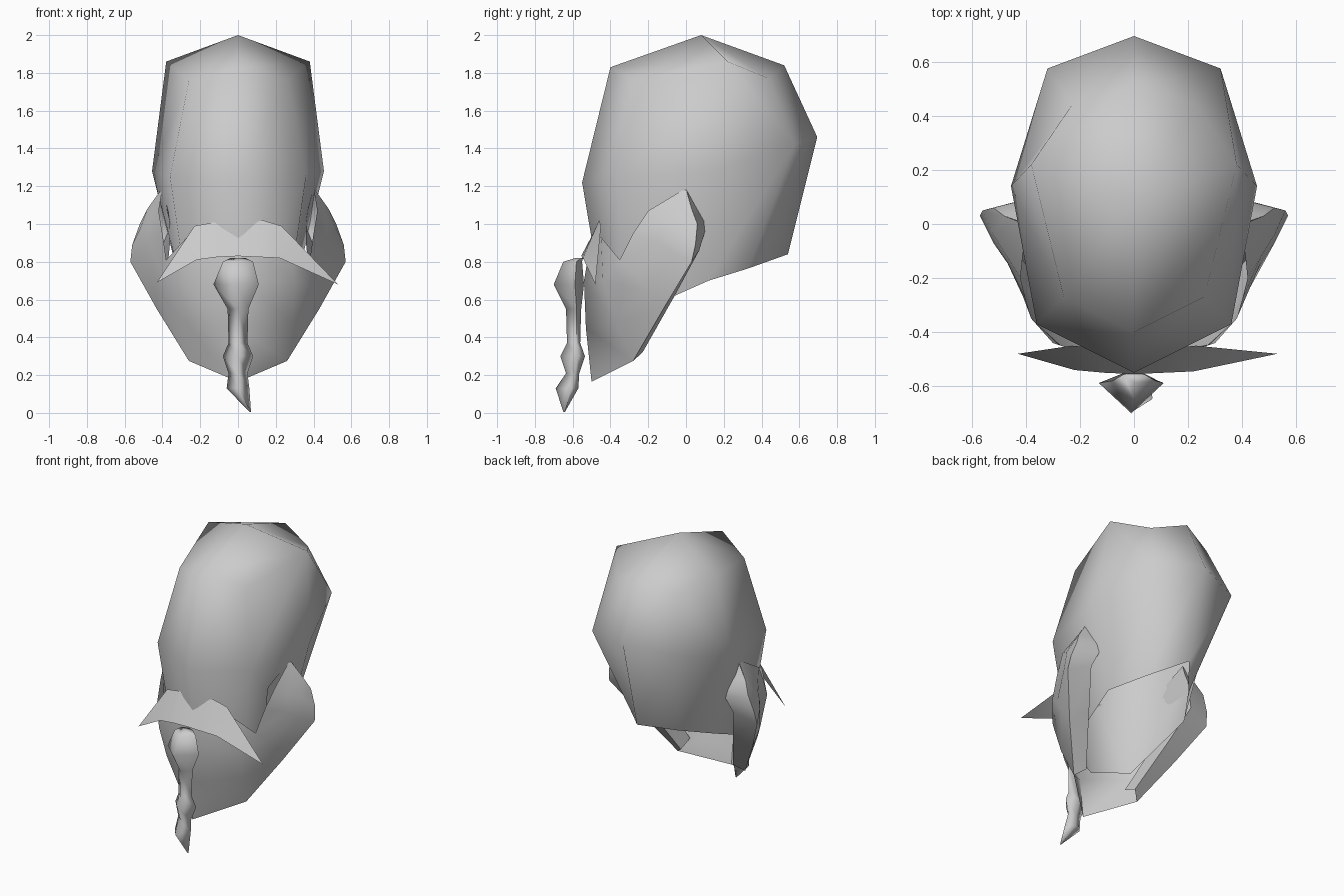
import bpy, bmesh, math

if "Cube" in bpy.data.objects:
    bpy.data.objects.remove(bpy.data.objects["Cube"])


def finish(name, verts, faces, angle=50):
    bm = bmesh.new()
    vs = [bm.verts.new(v) for v in verts]
    for f in faces:
        bm.faces.new([vs[i] for i in f])
    bmesh.ops.remove_doubles(bm, verts=bm.verts, dist=0.0005)
    bmesh.ops.recalc_face_normals(bm, faces=bm.faces)
    me = bpy.data.meshes.new(name)
    bm.to_mesh(me)
    bm.free()
    ob = bpy.data.objects.new(name, me)
    bpy.context.collection.objects.link(ob)
    bpy.ops.object.select_all(action='DESELECT')
    ob.select_set(True)
    bpy.context.view_layer.objects.active = ob
    bpy.ops.object.shade_smooth_by_angle(angle=math.radians(angle))
    return ob


def grid_faces(cols, rows, start=0):
    return [tuple(start + i for i in (c * rows + r, (c + 1) * rows + r,
                                      (c + 1) * rows + r + 1, c * rows + r + 1))
            for c in range(cols - 1) for r in range(rows - 1)]


def mirrored(verts, faces):
    n = len(verts)
    return (verts + [(-x, y, z) for x, y, z in verts],
            faces + [tuple(i + n for i in reversed(f)) for f in faces])


# Head shell, open below: middle profile (y, z), side ring, one side point
middle = [(-.55, 1.22), (-.40, 1.83), (.08, 2.0), (.52, 1.84),
          (.695, 1.46), (.54, .84), None, (-.42, .45)]
side = [(.36, -.37, 1.25), (.26, -.27, 1.76), (.38, .22, 1.86), (.23, .44, 1.77),
        (.32, .575, 1.42), (.17, .33, .765), (.31, .12, .70), (.25, -.33, .50)]
verts = [(0, *(p or (0, .7))) for p in middle] + side + [(.455, .14, 1.28)]
faces = [(i, (i + 1) % 8, 8 + (i + 1) % 8, 8 + i) for i in (0, 1, 2, 3, 4, 7)]
faces += [(8 + i, 9 + i, 8 + (i + 2) % 8, 16) for i in (0, 2, 4, 6)]
del verts[6]
faces = [tuple(i - 1 if i > 6 else i for i in f) for f in faces]
finish("head", *mirrored(verts, faces), angle=60)

# Beard: outer columns from the middle round to the sideburn
outer = [
    [(0, -.50, .93), (0, -.54, .70), (0, -.53, .45), (0, -.50, .165)],
    [(.27, -.45, .93), (.30, -.44, .70), (.29, -.37, .48), (.26, -.28, .275)],
    [(.38, -.35, .81), (.41, -.27, .74), (.43, -.20, .65), (.43, -.12, .55)],
    [(.40, -.28, .95), (.47, -.14, .90), (.52, -.07, .85), (.57, .03, .80)],
    [(.42, -.20, 1.07), (.47, -.12, 1.02), (.52, -.04, .97), (.56, .05, .89)],
    [(.40, 0, 1.19), (.43, .01, 1.15), (.48, .03, 1.08), (.52, .06, 1.0)],
]
# rear rim of the beard: outside edge, inside edge, inner lining
rim = [
    [(.26, -.28, .275), (.43, -.12, .55), (.57, .03, .80), (.56, .05, .89),
     (.52, .06, 1.0), (.48, .03, 1.08), (.40, 0, 1.19)],
    [(.20, -.23, .32), (.32, -.06, .62), (.41, .07, .86), (.37, .10, .96),
     (.36, .10, 1.02), (.37, .06, 1.09), (.40, 0, 1.19)],
    [(.20, -.33, .36), (.32, -.22, .64), (.37, -.20, .80), (.36, -.20, .90),
     (.36, -.20, .96), (.36, -.20, 1.0), (.37, -.20, 1.07)],
]
verts = [p for c in outer + rim for p in c]
faces = grid_faces(6, 4) + grid_faces(3, 7, start=24)
finish("beard", *mirrored(verts, faces), angle=65)

# Moustache: thin drooping sheet, upper and lower edges
upper = [(-.43, -.48, .69), (-.23, -.45, .99), (-.12, -.46, 1.01), (0, -.47, .98),
         (.13, -.46, 1.02), (.23, -.45, .99), (.53, -.48, .68)]
lower = [(-.43, -.48, .69), (-.22, -.54, .81), (-.11, -.55, .825), (0, -.555, .83),
         (.11, -.55, .825), (.22, -.545, .82), (.53, -.48, .68)]
strip = [p for pair in zip(upper, lower) for p in pair]
sheet_faces = grid_faces(7, 2)
sheet_faces[0] = (0, 2, 3)
sheet_faces[-1] = (10, 12, 11)
finish("moustache", strip, sheet_faces)

# Chin braid: diamond rings (centre x, centre y, z, half width, half depth)
rings = [(0, -.565, .82, .04, .02), (0, -.60, .80, .08, .05), (-.01, -.62, .68, .12, .08),
         (0, -.595, .55, .055, .04), (0, -.595, .37, .05, .035), (0, -.60, .30, .08, .065),
         (0, -.60, .21, .05, .035), (0, -.63, .13, .06, .06), (.065, -.645, .005, .004, .004)]
N = 4
verts = [p for x, y, z, w, d in rings
         for p in ((x, y - d, z), (x + w, y + d * .4, z), (x, y + d, z), (x - w, y + d * .4, z))]
faces = [(r * N + k, r * N + (k + 1) % N, (r + 1) * N + (k + 1) % N, (r + 1) * N + k)
         for r in range(len(rings) - 1) for k in range(N)]
faces += [tuple(range(N)), tuple(range(len(verts) - N, len(verts)))]
finish("chin_braid", verts, faces, angle=110)
